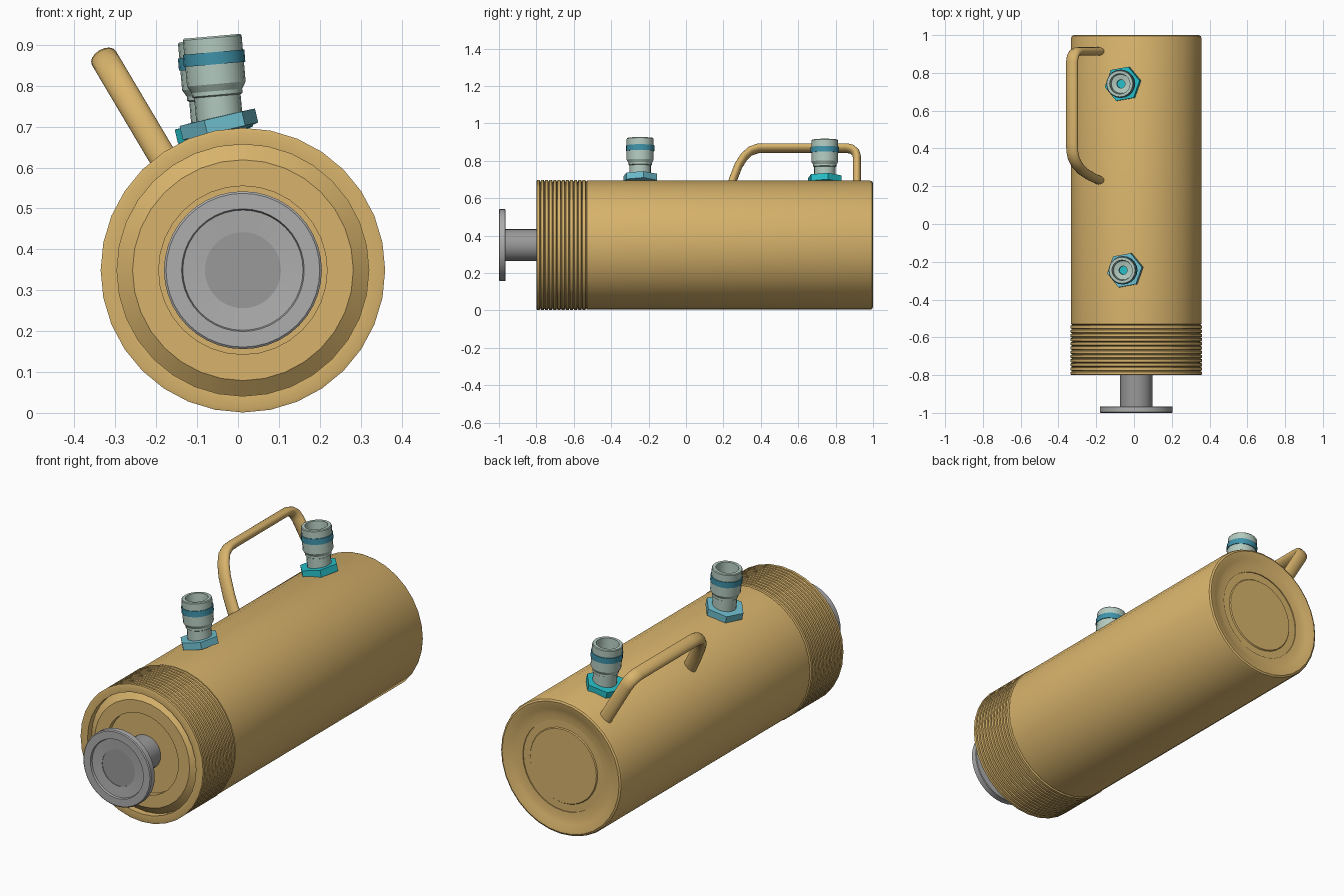
import bpy, bmesh, math
from mathutils import Matrix, Vector

if "Cube" in bpy.data.objects:
    bpy.data.objects.remove(bpy.data.objects["Cube"])


def material(name, rgb):
    m = bpy.data.materials.new(name)
    m.diffuse_color = (*rgb, 1)
    m.use_nodes = True
    m.node_tree.nodes["Principled BSDF"].inputs["Base Color"].default_value = m.diffuse_color
    return m


GOLD = material("gold_paint", (0.69, 0.455, 0.15))
STEEL = material("light_steel", (0.42, 0.42, 0.42))
DARK = material("dark_steel", (0.32, 0.32, 0.32))
SAGE = material("pale_sage_metal", (0.45, 0.59, 0.52))
BLUE = material("blue_band", (0.05, 0.29, 0.40))
CYAN = material("bright_cyan", (0.02, 0.52, 0.58))
SKY = material("soft_cyan", (0.16, 0.52, 0.62))


def finish(bm, name, mats, angle=30):
    bmesh.ops.recalc_face_normals(bm, faces=bm.faces[:])
    for f in bm.faces:
        f.smooth = True
    me = bpy.data.meshes.new(name)
    bm.to_mesh(me)
    bm.free()
    me.set_sharp_from_angle(angle=math.radians(angle))
    for m in mats:
        me.materials.append(m)
    ob = bpy.data.objects.new(name, me)
    bpy.context.collection.objects.link(ob)
    return ob


def lathe(name, profile, matrix, mats, segs=32, closed=False, pick=None, phase=0.0):
    """Spin (radius, height) points about local z; pick(i) gives the material of band i."""
    bm = bmesh.new()
    rings = []
    for r, h in profile:
        if r < 1e-6:
            rings.append([bm.verts.new(matrix @ Vector((0, 0, h)))])
        else:
            angles = [phase + 2 * math.pi * k / segs for k in range(segs)]
            rings.append([bm.verts.new(matrix @ Vector((r * math.cos(a), r * math.sin(a), h)))
                          for a in angles])
    pairs = list(zip(rings, rings[1:]))
    if closed:
        pairs.append((rings[-1], rings[0]))
    for i, (a, b) in enumerate(pairs):
        for k in range(segs):
            n = (k + 1) % segs
            if len(a) == 1:
                f = bm.faces.new((a[0], b[n], b[k]))
            elif len(b) == 1:
                f = bm.faces.new((a[k], a[n], b[0]))
            else:
                f = bm.faces.new((a[k], a[n], b[n], b[k]))
            f.material_index = pick(i) if pick else 0
    return finish(bm, name, mats)


CX, CZ, R = 0.012, 0.349, 0.345
along_y = Matrix.Translation((CX, 0, CZ)) @ Matrix.Rotation(-math.pi / 2, 4, 'X')

# Cylinder body: recessed front plug, thread ridges, dished back
profile = [(0, -0.765), (0.206, -0.765), (0.206, -0.795), (0.27, -0.795),
           (0.308, -0.765), (0.308, -0.798), (0.338, -0.8)]
threads, y0, y1 = 12, -0.797, -0.53
step = (y1 - y0) / threads
for i in range(threads):
    y = y0 + i * step
    profile += [(R + 0.003, y), (R + 0.003, y + step * 0.62), (R - 0.007, y + step * 0.8)]
profile += [(R, y1), (R, 0.985), (0.341, 0.995), (0.332, 1.0), (0.318, 0.998), (0.29, 0.987),
            (0.26, 0.98), (0.23, 0.978), (0.23, 0.973), (0.192, 0.973), (0.188, 0.978), (0, 0.978)]
lathe("cylinder_body", profile, along_y, [GOLD])

# Piston rod and its end disc
lathe("piston_rod", [(0.085, -0.75), (0.085, -0.967)], along_y, [DARK], 40)
lathe("piston_disc", [(0, -0.965), (0.19, -0.965), (0.193, -0.968), (0.193, -0.996),
                      (0.188, -1.0), (0.15, -1.0), (0.147, -0.99), (0.093, -0.986),
                      (0.093, -0.983), (0, -0.983)],
      along_y, [STEEL, DARK], 40, pick=lambda i: 1 if i >= 7 else 0)


# Hose couplings: hex nut square to the shell, barrel nearly upright
def coupling(name, x, y, z, nut_mat):
    nut = Matrix.Translation((x, y, z)) @ Matrix.Rotation(math.radians(-13), 4, 'Y')
    lathe(name + "_nut", [(0, -0.02), (0.096, -0.001), (0.096, 0.034), (0, 0.036)],
          nut, [nut_mat], 6, phase=math.radians(10))
    up = Matrix.Translation((x, y, z)) @ Matrix.Rotation(math.radians(-5), 4, 'Y')
    barrel = [(0.057, 0.0), (0.057, 0.085), (0.062, 0.088), (0.062, 0.098), (0.072, 0.115),
              (0.072, 0.228), (0.069, 0.232), (0.054, 0.232), (0.05, 0.17),
              (0.022, 0.165), (0.022, 0.14), (0, 0.14)]
    lathe(name + "_barrel", barrel, up, [SAGE, CYAN], 20, pick=lambda i: 1 if i >= 9 else 0)
    lathe(name + "_band", [(0.07, 0.163), (0.0755, 0.163), (0.0755, 0.193), (0.07, 0.193)],
          up, [BLUE], 20, closed=True)


coupling("front_coupling", -0.043, -0.245, 0.690, SKY)
coupling("rear_coupling", -0.055, 0.742, 0.681, CYAN)

# Carrying handle: flattened tube swept along a path in a leaning plane
path = [(0.225, -0.01), (0.25, 0.10), (0.28, 0.19), (0.31, 0.245), (0.345, 0.282),
        (0.385, 0.298), (0.43, 0.30), (0.86, 0.30), (0.888, 0.292), (0.907, 0.273),
        (0.914, 0.245), (0.914, -0.01)]
lean = Vector((-0.51, 0, 0.86)).normalized()
side = Vector((lean.z, 0, -lean.x))
base = Vector((-0.328, 0, 0.868)) - lean * 0.30
pts = [base + Vector((0, y, 0)) + lean * s for y, s in path]
bm = bmesh.new()
rings = []
for i, p in enumerate(pts):
    t = Vector()
    if i > 0:
        t += (p - pts[i - 1]).normalized()
    if i < len(pts) - 1:
        t += (pts[i + 1] - p).normalized()
    normal = side.cross(t.normalized())
    rings.append([bm.verts.new(p + side * (0.034 * math.cos(a)) + normal * (0.022 * math.sin(a)))
                  for a in (2 * math.pi * k / 16 for k in range(16))])
for a, b in zip(rings, rings[1:]):
    for k in range(16):
        n = (k + 1) % 16
        bm.faces.new((a[k], a[n], b[n], b[k]))
bm.faces.new(rings[0])
bm.faces.new(rings[-1])
finish(bm, "carrying_handle", [GOLD], 45)
